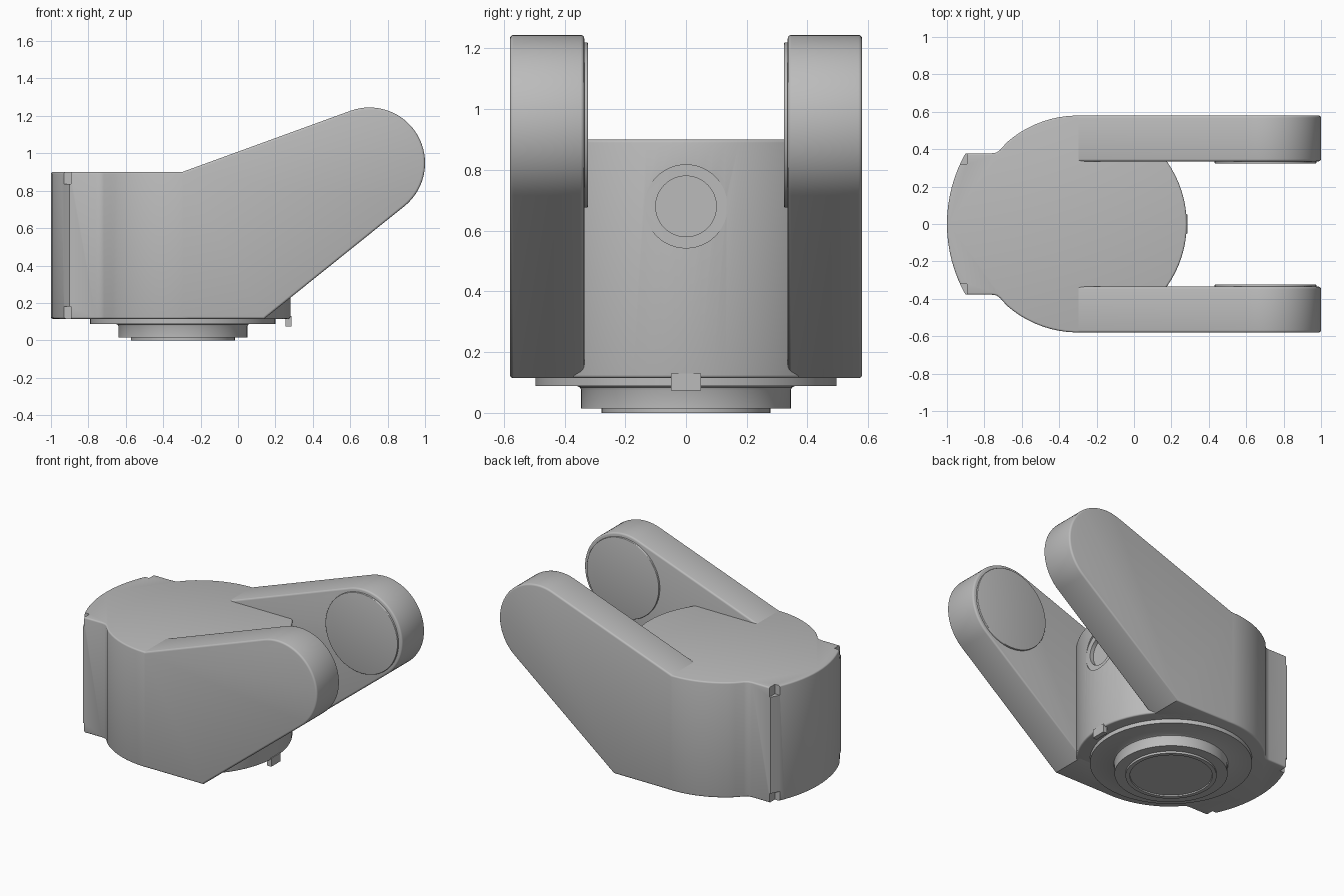
import bpy, bmesh, math
from mathutils import Vector, Matrix

cube = bpy.data.objects.get("Cube")
if cube:
    bpy.data.objects.remove(cube, do_unlink=True)

grey = bpy.data.materials.new("satin grey")
grey.use_nodes = True
COLOUR = (0.5, 0.5, 0.5, 1)
grey.diffuse_color = COLOUR
for node in grey.node_tree.nodes:
    if node.type == 'BSDF_PRINCIPLED':
        node.inputs["Base Color"].default_value = COLOUR
        node.inputs["Roughness"].default_value = 0.6

CX, R = -0.298, 0.58            # main barrel
BOTTOM, TOP = 0.115, 0.9
PIVOT, PIVOT_R = (0.703, 0.948), 0.297
INNER, OUTER = 0.335, 0.58      # arm faces


def arc(cx, cy, r, a0, a1, n):
    angles = [math.radians(a0 + (a1 - a0) * i / n) for i in range(n + 1)]
    return [(cx + r * math.cos(a), cy + r * math.sin(a)) for a in angles]


def finish(bm, name):
    bmesh.ops.recalc_face_normals(bm, faces=bm.faces[:])
    mesh = bpy.data.meshes.new(name)
    bm.to_mesh(mesh)
    bm.free()
    mesh.materials.append(grey)
    obj = bpy.data.objects.new(name, mesh)
    bpy.context.collection.objects.link(obj)
    return obj


def prism(name, outline, axis, lo, hi, bevel=0, keep=None):
    """Extrude an outline along an axis and round the rims of both caps."""
    place = {'x': lambda u, v, w: (w, u, v),
             'y': lambda u, v, w: (u, w, v),
             'z': lambda u, v, w: (u, v, w)}[axis]
    bm = bmesh.new()
    cap = bm.faces.new([bm.verts.new(place(u, v, lo)) for u, v in outline])
    geo = bmesh.ops.extrude_face_region(bm, geom=[cap])["geom"]
    step = Vector(place(0, 0, hi - lo))
    bmesh.ops.translate(bm, vec=step, verts=[g for g in geo if isinstance(g, bmesh.types.BMVert)])
    bmesh.ops.recalc_face_normals(bm, faces=bm.faces[:])
    if bevel:
        along = step.normalized()
        rims = [e for e in bm.edges
                if abs((e.verts[1].co - e.verts[0].co).dot(along)) < 1e-4
                and not (keep and all(keep(v.co) for v in e.verts))]
        bmesh.ops.bevel(bm, geom=rims, offset=bevel, segments=3, profile=0.5,
                        affect='EDGES', clamp_overlap=True)
    return finish(bm, name)


def box(name, x0, x1, y0, y1, z0, z1):
    return prism(name, [(x0, y0), (x1, y0), (x1, y1), (x0, y1)], 'z', z0, z1)


def lathe(name, profile, cx):
    bm = bmesh.new()
    verts = [bm.verts.new((cx + r, 0, z)) for r, z in profile]
    edges = [bm.edges.new(pair) for pair in zip(verts, verts[1:])]
    bmesh.ops.spin(bm, geom=verts + edges, cent=(cx, 0, 0), axis=(0, 0, 1),
                   angle=math.tau, steps=72, use_duplicate=False)
    bmesh.ops.remove_doubles(bm, verts=bm.verts[:], dist=1e-4)
    return finish(bm, name)


def cut(target, cutter):
    mod = target.modifiers.new("cut", 'BOOLEAN')
    mod.operation, mod.solver, mod.object = 'DIFFERENCE', 'EXACT', cutter
    bpy.context.view_layer.objects.active = target
    bpy.ops.object.modifier_apply(modifier=mod.name)
    bpy.data.objects.remove(cutter, do_unlink=True)


# Barrel with a wide curved tail block
outline = arc(CX, 0, R, -131, 131, 60)
outline += [(-0.715, 0.397), (-0.735, 0.382), (-0.76, 0.378)]
outline += arc(-0.23, 0, 0.77, 150.6, 209.4, 16)
outline += [(-0.76, -0.378), (-0.735, -0.382), (-0.715, -0.397)]
body = prism("body", outline, 'z', BOTTOM, TOP, bevel=0.01)

# Notches at the tail corners
for side in (-1, 1):
    ys = sorted((side * 0.32, side * 0.45))
    for z0, z1 in ((0.05, 0.18), (0.835, 0.95)):
        cut(body, box("notch_cutter", -0.93, -0.893, *ys, z0, z1))

# Stepped round port between the arms
for radius, depth in ((0.137, 0.266), (0.1, 0.24)):
    cut(body, prism("port_cutter", arc(0, 0.68, radius, 0, 352.5, 47), 'x', depth, 0.4))

# Pair of rising arms with round pivot pads on the inside
arm_outline = [(CX, BOTTOM), (0.14, BOTTOM)] + arc(*PIVOT, PIVOT_R, -51.3, 109.5, 36) + [(CX, TOP)]
parts = [body]
for side, label in ((1, "left"), (-1, "right")):
    lo, hi = sorted((side * INNER, side * OUTER))
    parts.append(prism(label + "_arm", arm_outline, 'y', lo, hi, bevel=0.012,
                       keep=lambda co: co.x < CX + 1e-3))
    lo, hi = sorted((side * (INNER - 0.012), side * (INNER + 0.02)))
    parts.append(prism(label + "_pivot_pad", arc(*PIVOT, 0.272, 0, 354, 59), 'y', lo, hi, bevel=0.004))

# Stepped mounting hub underneath
hub = [(0, 0.008), (0.25, 0.008), (0.252, 0), (0.278, 0), (0.278, 0.014), (0.345, 0.014),
       (0.345, 0.075), (0.349, 0.084), (0.358, 0.088), (0.495, 0.088), (0.495, 0.13), (0, 0.13)]
parts.append(lathe("mounting_hub", hub, CX + 0.003))

# Index tab under the barrel
parts.append(box("index_tab", 0.255, 0.286, -0.05, 0.05, 0.073, 0.13))

# Smooth curved walls, crisp edges
bpy.ops.object.select_all(action='DESELECT')
for obj in parts:
    obj.select_set(True)
bpy.context.view_layer.objects.active = body
bpy.ops.object.shade_smooth_by_angle(angle=math.radians(32))
